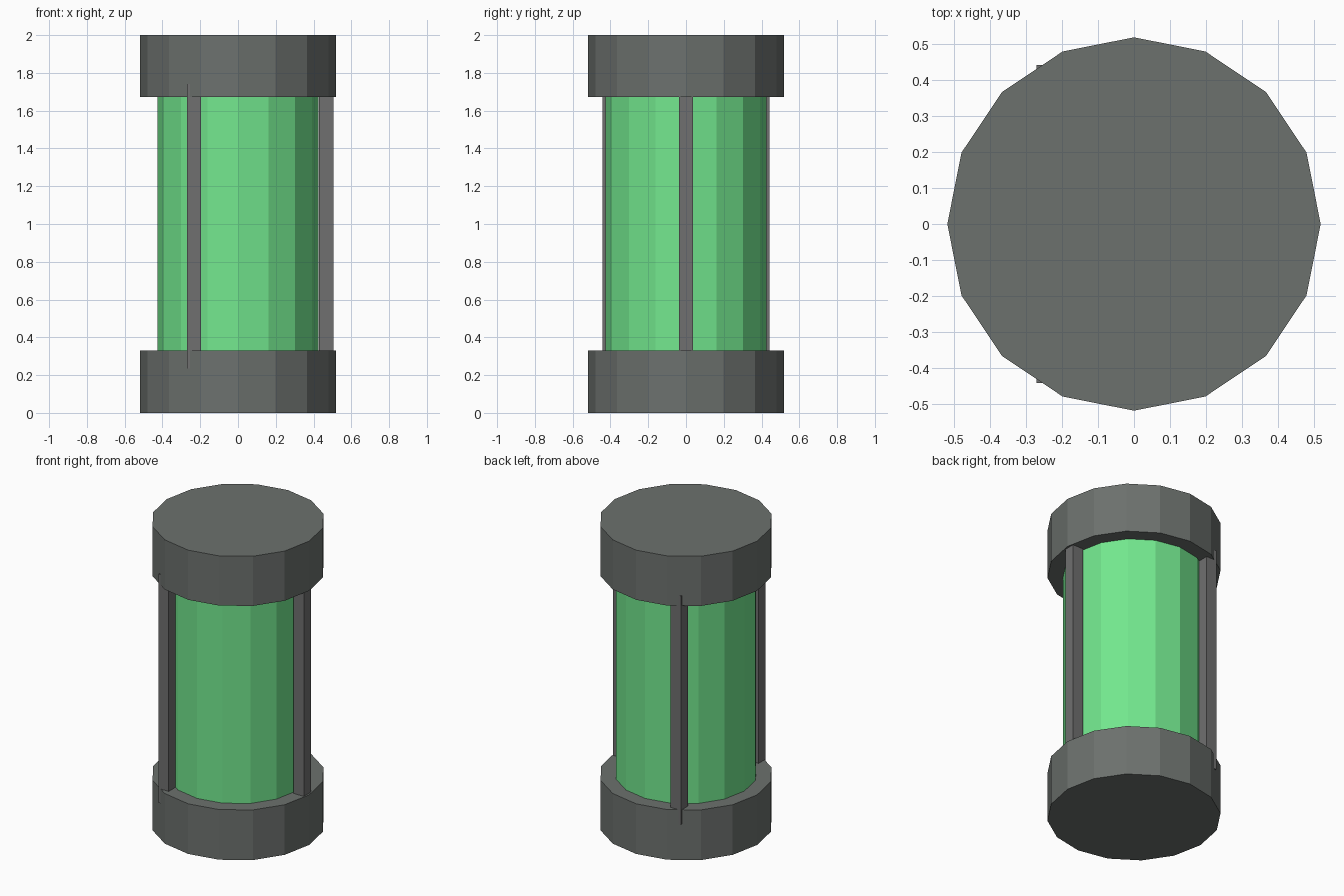
import bpy
from math import cos, sin, radians

if "Cube" in bpy.data.objects:
    bpy.data.objects.remove(bpy.data.objects["Cube"])


def material(name, color):
    m = bpy.data.materials.new(name)
    m.diffuse_color = (*color, 1)
    m.use_nodes = True
    m.node_tree.nodes["Principled BSDF"].inputs["Base Color"].default_value = m.diffuse_color
    return m


cap_mat = material("dark_metal", (0.15, 0.165, 0.155))
rod_mat = material("rod_metal", (0.16, 0.16, 0.16))
glow_mat = material("green_glass", (0.17, 0.80, 0.27))


def drum(name, radius, z0, z1, mat):
    # 16-sided upright cylinder with a corner on the +x axis
    bpy.ops.mesh.primitive_cylinder_add(vertices=16, radius=radius, depth=z1 - z0,
                                        location=(0, 0, (z0 + z1) / 2))
    ob = bpy.context.object
    ob.name = name
    ob.data.materials.append(mat)


# End caps and the green core between them
drum("bottom_cap", 0.518, 0, 0.33, cap_mat)
drum("top_cap", 0.518, 1.673, 2.0, cap_mat)
drum("green_core", 0.425, 0.24, 1.74, glow_mat)

# Three square rods around the core, all aligned to the axes
for i, deg in enumerate((0, 120, 240)):
    a = radians(deg)
    bpy.ops.mesh.primitive_cube_add(size=1, location=(0.467 * cos(a), 0.467 * sin(a), 0.988))
    rod = bpy.context.object
    rod.name = f"support_rod_{i + 1}"
    rod.scale = (0.075, 0.073, 1.506)
    rod.data.materials.append(rod_mat)
